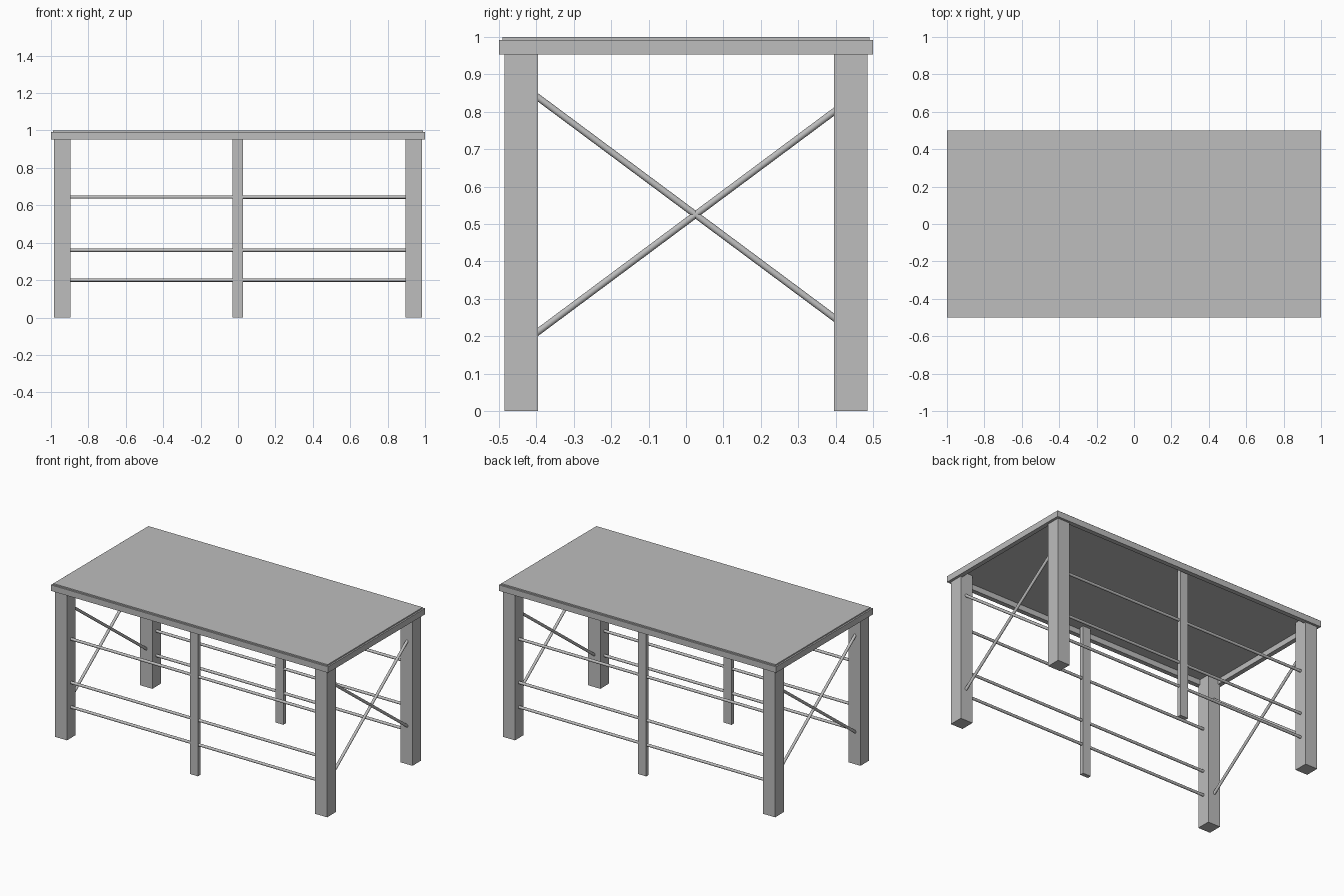
import bpy
from mathutils import Vector

cube = bpy.data.objects.get("Cube")
if cube:
    bpy.data.objects.remove(cube, do_unlink=True)

grey = bpy.data.materials.new("plain grey")
grey.use_nodes = True
colour = (0.51, 0.51, 0.51, 1)
grey.diffuse_color = colour
grey.node_tree.nodes["Principled BSDF"].inputs["Base Color"].default_value = colour


def finish(name):
    obj = bpy.context.object
    obj.name = name
    obj.data.materials.append(grey)
    return obj


def box(name, low, high):
    low, high = Vector(low), Vector(high)
    bpy.ops.mesh.primitive_cube_add(size=1, location=(low + high) / 2)
    obj = finish(name)
    obj.scale = high - low
    bpy.ops.object.transform_apply(location=False, rotation=False, scale=True)


def rod(name, start, end, radius=0.009):
    start, end = Vector(start), Vector(end)
    span = end - start
    bpy.ops.mesh.primitive_cylinder_add(
        vertices=16, radius=radius, depth=span.length, location=(start + end) / 2,
        rotation=span.to_track_quat("Z", "Y").to_euler())
    finish(name)
    bpy.ops.object.shade_smooth_by_angle()


# Table top panel and the rim frame beneath it
UNDER, PANEL, RIM = 0.953, 0.988, 0.03
box("top_panel", (-0.99, -0.49, PANEL), (0.99, 0.49, 1))
for side, label in ((-1, "front"), (1, "back")):
    y = sorted((side * 0.5, side * (0.5 - RIM)))
    box(label + "_rim", (-1, y[0], UNDER), (1, y[1], 0.992))
for side, label in ((1, "left"), (-1, "right")):
    x = sorted((side, side * (1 - RIM)))
    box(label + "_rim", (x[0], RIM - 0.5, UNDER), (x[1], 0.5 - RIM, 0.992))

# Corner legs, middle posts and long rails
for sy, depth in ((-1, "front"), (1, "back")):
    y = sy * 0.44
    for sx, width in ((1, "left"), (-1, "right")):
        x = sx * 0.939
        box(f"{depth}_{width}_leg", (x - 0.044, y - 0.045, 0), (x + 0.044, y + 0.045, PANEL))
    box(depth + "_middle_post", (-0.03, y - 0.013, 0), (0.028, y + 0.013, PANEL))
    for level, z in (("low", 0.2), ("middle", 0.36), ("high", 0.644)):
        rod(f"{depth}_{level}_rail", (-0.92, y, z), (0.92, y, z))

# Crossed braces at each end
for sx, width in ((1, "left"), (-1, "right")):
    x = sx * 0.942
    rod(width + "_rising_brace", (x, -0.41, 0.201), (x, 0.41, 0.811))
    rod(width + "_falling_brace", (x, -0.41, 0.849), (x, 0.41, 0.239))
